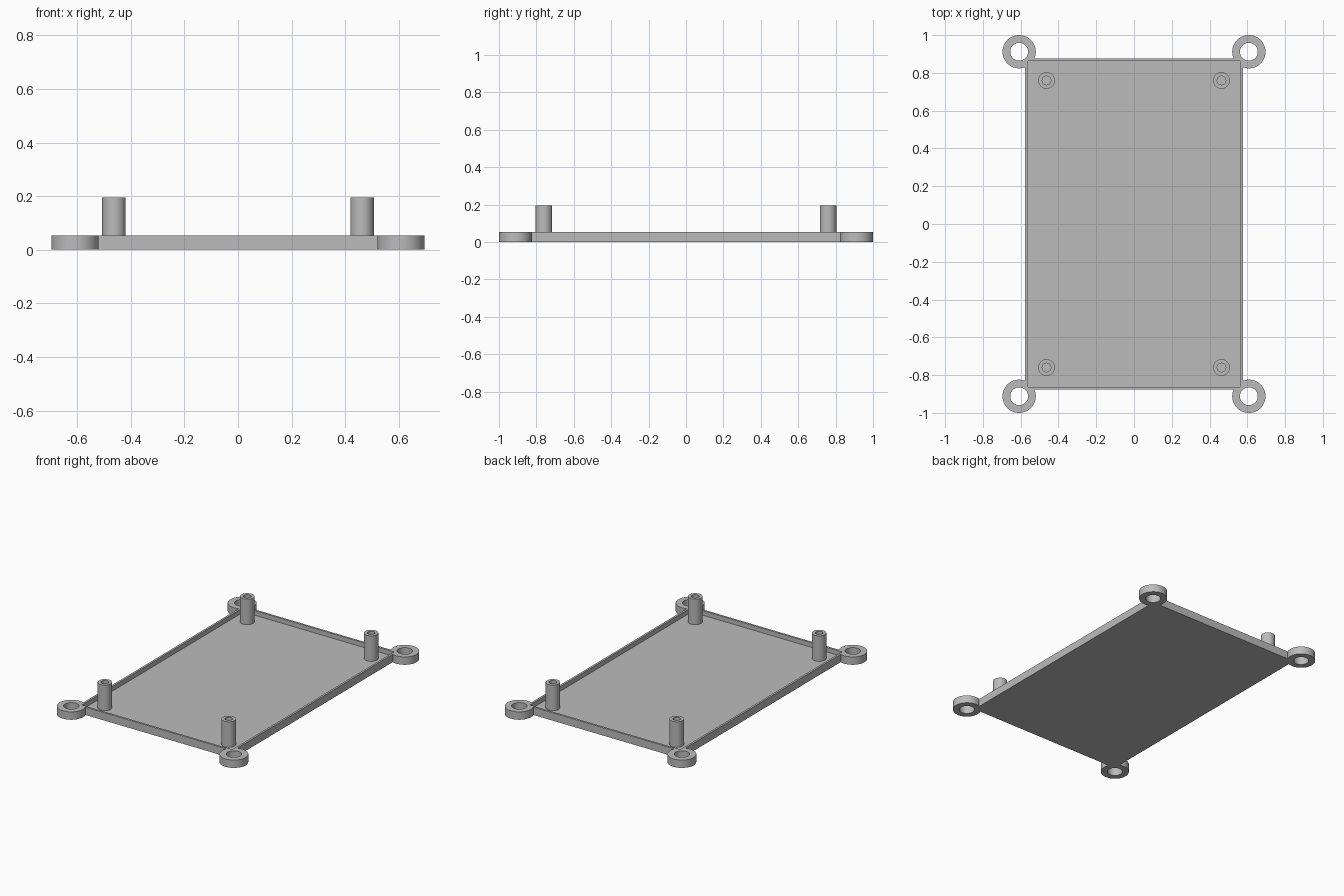
import bpy
import bmesh
import math
from mathutils import Matrix, Vector

cube = bpy.data.objects.get("Cube")
if cube:
    bpy.data.objects.remove(cube, do_unlink=True)

# Dimensions
HALF_X, HALF_Y, RIM_Z = 0.576, 0.877, 0.053
LIP, FLOOR_Z = 0.014, 0.022
EAR_X, EAR_Y, EAR_R, EAR_HOLE = 0.608, 0.912, 0.088, 0.047
POST_X, POST_Y, POST_R, POST_HOLE, POST_TOP = 0.463, 0.76, 0.044, 0.023, 0.194
CORNERS = [(sx, sy) for sx in (-1, 1) for sy in (-1, 1)]

grey = bpy.data.materials.new("plain_grey")
grey.use_nodes = True
colour = (0.5, 0.5, 0.5, 1)
grey.diffuse_color = colour
grey.node_tree.nodes["Principled BSDF"].inputs["Base Color"].default_value = colour


def finish(name, bm):
    mesh = bpy.data.meshes.new(name)
    bm.to_mesh(mesh)
    bm.free()
    mesh.materials.append(grey)
    obj = bpy.data.objects.new(name, mesh)
    bpy.context.collection.objects.link(obj)
    return obj


def box(name, hx, hy, z0, z1):
    bm = bmesh.new()
    scale = Matrix.Diagonal((2 * hx, 2 * hy, z1 - z0, 1))
    bmesh.ops.create_cube(bm, size=1, matrix=Matrix.Translation((0, 0, (z0 + z1) / 2)) @ scale)
    return finish(name, bm)


def corner_cylinders(name, x, y, radius, z0, z1):
    bm = bmesh.new()
    for sx, sy in CORNERS:
        bmesh.ops.create_cone(bm, cap_ends=True, segments=64, radius1=radius, radius2=radius,
                              depth=z1 - z0,
                              matrix=Matrix.Translation((sx * x, sy * y, (z0 + z1) / 2)))
    return finish(name, bm)


def combine(obj, other, operation):
    mod = obj.modifiers.new("combine", 'BOOLEAN')
    mod.operation = operation
    mod.solver = 'EXACT'
    mod.object = other
    bpy.context.view_layer.update()
    graph = bpy.context.evaluated_depsgraph_get()
    mesh = bpy.data.meshes.new_from_object(obj.evaluated_get(graph))
    obj.modifiers.clear()
    obj.data = mesh
    bpy.data.objects.remove(other, do_unlink=True)


def smooth(obj):
    bpy.ops.object.select_all(action='DESELECT')
    obj.select_set(True)
    bpy.context.view_layer.objects.active = obj
    bpy.ops.object.shade_smooth_by_angle(angle=math.radians(30))


# Shallow tray with four mounting ears
tray = box("base_tray", HALF_X, HALF_Y, 0, RIM_Z)
combine(tray, corner_cylinders("ears", EAR_X, EAR_Y, EAR_R, 0, RIM_Z), 'UNION')
combine(tray, box("pocket", HALF_X - LIP, HALF_Y - LIP, FLOOR_Z, 0.2), 'DIFFERENCE')
combine(tray, corner_cylinders("ear_holes", EAR_X, EAR_Y, EAR_HOLE, -0.1, 0.2), 'DIFFERENCE')
smooth(tray)


# Hollow standoff posts, each turned from a closed wall profile
def standoff(name, x, y):
    bm = bmesh.new()
    profile = [(POST_R, FLOOR_Z), (POST_R, POST_TOP), (POST_HOLE, POST_TOP), (POST_HOLE, FLOOR_Z)]
    verts = [bm.verts.new(Vector((r, 0, z))) for r, z in profile]
    edges = [bm.edges.new(pair) for pair in zip(verts, verts[1:])]
    bmesh.ops.spin(bm, geom=verts + edges, cent=(0, 0, 0), axis=(0, 0, 1),
                   angle=math.tau, steps=48)
    bmesh.ops.remove_doubles(bm, verts=bm.verts[:], dist=0.0001)
    bmesh.ops.recalc_face_normals(bm, faces=bm.faces[:])
    # Point the outer wall away from the axis
    outer = max(bm.faces, key=lambda f: f.calc_center_median().xy.length)
    if outer.normal.xy.dot(outer.calc_center_median().xy) < 0:
        bmesh.ops.reverse_faces(bm, faces=bm.faces[:])
    obj = finish(name, bm)
    obj.location = (x, y, 0)
    smooth(obj)


for sx, sy in CORNERS:
    side = "left" if sx > 0 else "right"
    end = "front" if sy < 0 else "back"
    standoff(f"{end}_{side}_standoff", sx * POST_X, sy * POST_Y)
